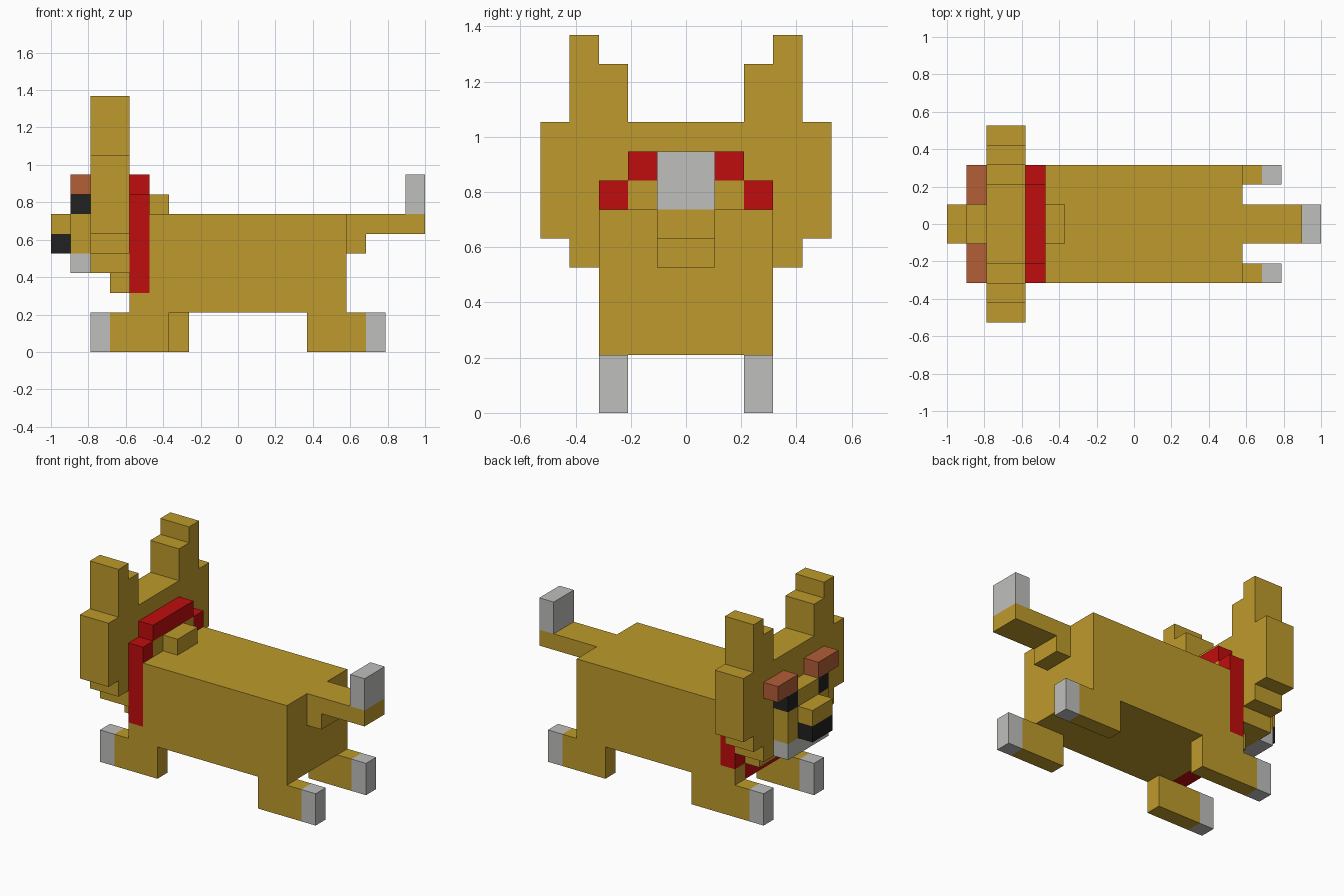
import bpy
import bmesh
from mathutils import Matrix, Vector

cube = bpy.data.objects.get("Cube")
if cube:
    bpy.data.objects.remove(cube, do_unlink=True)

U = 2 / 19  # edge of one block


def material(name, r, g, b):
    m = bpy.data.materials.new(name)
    m.diffuse_color = (r, g, b, 1)
    m.use_nodes = True
    for node in m.node_tree.nodes:
        if node.type == 'BSDF_PRINCIPLED':
            node.inputs["Base Color"].default_value = (r, g, b, 1)
            node.inputs["Roughness"].default_value = 0.8
    return m


gold = material("golden_fur", 0.515, 0.323, 0.025)
white = material("pale_grey", 0.52, 0.52, 0.51)
red = material("collar_red", 0.527, 0.004, 0.004)
brown = material("brow_brown", 0.445, 0.112, 0.037)
black = material("black", 0.015, 0.015, 0.015)


def part(name, mat, *boxes):
    """Blocks given as (x range, y range, z range), x counted from the nose."""
    bm = bmesh.new()
    for ranges in boxes:
        lo, hi = (Vector(v) for v in zip(*ranges))
        centre = (lo + hi) / 2 - Vector((9.5, 0, 0))
        size = (hi - lo) * U
        bmesh.ops.create_cube(bm, size=1, matrix=Matrix.Translation(centre * U)
                              @ Matrix.Diagonal((*size, 1)))
    mesh = bpy.data.meshes.new(name)
    bm.to_mesh(mesh)
    bm.free()
    mesh.materials.append(mat)
    obj = bpy.data.objects.new(name, mesh)
    bpy.context.collection.objects.link(obj)
    return obj


def mid(w):
    return (-w, w)


def side(s, a, b):
    return tuple(sorted((s * a, s * b)))


# Body, neck and the tuft behind the collar
part("body", gold, ((5, 15), mid(3), (2, 7)))
part("neck", gold, ((3, 5), mid(2), (3, 8)))
part("nape", gold, ((5, 6), mid(1), (7, 8)))

# Stepped head
part("head", gold,
     ((2, 4), mid(5), (6, 10)),
     ((2, 4), mid(4), (5, 6)),
     ((2, 4), mid(3), (4, 5)))

# Face
part("cheeks", gold, ((1, 2), mid(2), (5, 7)))
part("nose_bridge", gold, ((1, 2), mid(1), (7, 8)))
part("chin", white, ((1, 2), mid(2), (4, 5)))
part("muzzle", gold, ((0, 1), mid(1), (6, 7)))
part("mouth", black, ((0, 1), mid(1), (5, 6)))

# Collar ring, top and bottom bars
part("collar_bars", red,
     ((4, 5), mid(2), (8, 9)),
     ((4, 5), mid(2), (2, 3)))

# Tail
part("tail", gold,
     ((15, 16), mid(1), (5, 7)),
     ((16, 19), mid(1), (6, 7)))
part("tail_tip", white, ((18, 19), mid(1), (7, 9)))

# Paired parts
for s, label, heel in ((1, "back", 7), (-1, "front", 6)):
    outer = side(s, 2, 3)
    part(f"ear_{label}", gold,
         ((2, 4), outer, (10, 12)),
         ((2, 4), side(s, 3, 4), (10, 13)))
    part(f"brow_{label}", brown, ((1, 2), side(s, 1, 3), (8, 9)))
    part(f"eye_{label}", black, ((1, 2), side(s, 1, 2), (7, 8)))
    part(f"collar_side_{label}", red, ((4, 5), outer, (3, 8)))
    part(f"fore_leg_{label}", gold,
         ((3, heel), outer, (0, 2)),
         ((4, 5), outer, (2, 3)))
    part(f"fore_paw_{label}", white, ((2, 3), outer, (0, 2)))
    part(f"hind_leg_{label}", gold, ((13, 16), outer, (0, 2)))
    part(f"hind_paw_{label}", white, ((16, 17), outer, (0, 2)))
